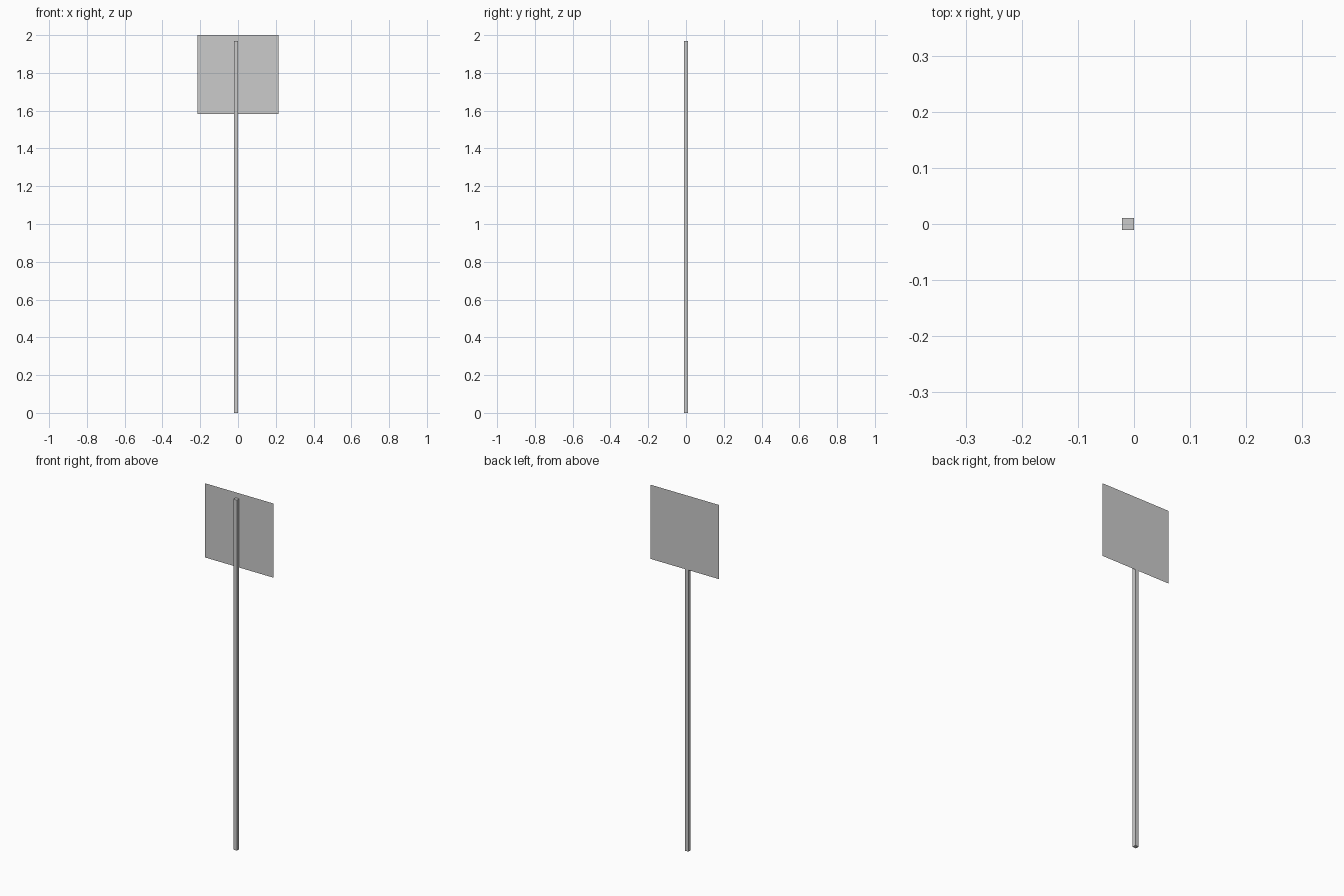
import bpy, bmesh
from mathutils import Matrix, Vector

if "Cube" in bpy.data.objects:
    bpy.data.objects.remove(bpy.data.objects["Cube"])

HALF = 0.0108          # half the post thickness
POST_X = -0.0108       # post sits slightly off centre
POST_TOP = 1.97
PANEL_W, PANEL_BOTTOM, PANEL_TOP = 0.428, 1.583, 2.0


def add_object(name, bm):
    mesh = bpy.data.meshes.new(name)
    bm.to_mesh(mesh)
    bm.free()
    obj = bpy.data.objects.new(name, mesh)
    bpy.context.collection.objects.link(obj)
    return obj


# Square post
bm = bmesh.new()
bmesh.ops.create_cube(bm, size=1, matrix=Matrix.Translation((POST_X, 0, POST_TOP / 2))
                      @ Matrix.Diagonal((2 * HALF, 2 * HALF, POST_TOP, 1)))
add_object("sign_post", bm)

# Thin flat panel fixed to the back of the post
bm = bmesh.new()
w = PANEL_W / 2
bm.faces.new([bm.verts.new(Vector((x, HALF, z))) for x, z in
              ((-w, PANEL_BOTTOM), (w, PANEL_BOTTOM), (w, PANEL_TOP), (-w, PANEL_TOP))])
bmesh.ops.reverse_faces(bm, faces=bm.faces[:])
add_object("sign_panel", bm)
